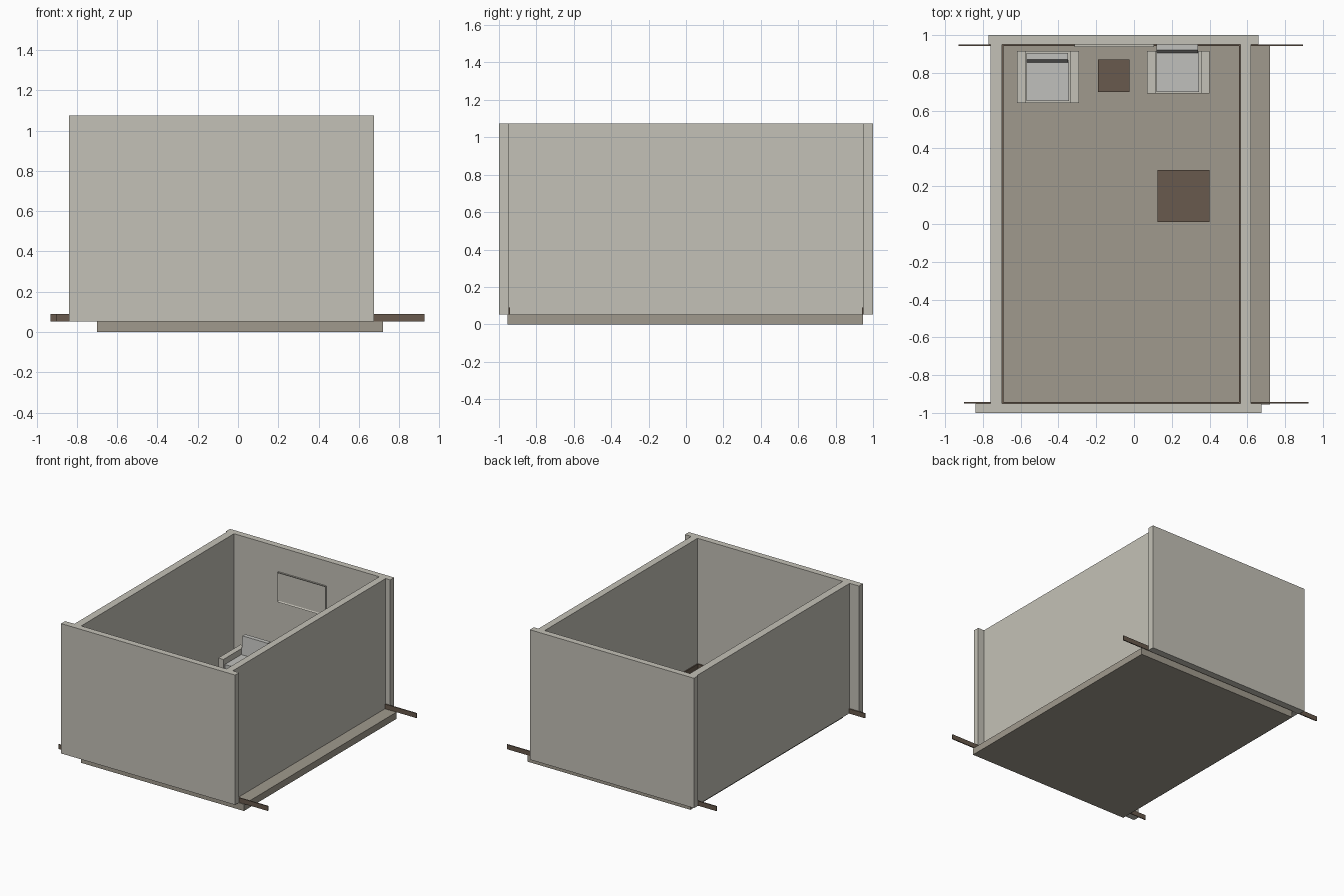
import bpy
import bmesh

cube = bpy.data.objects.get("Cube")
if cube:
    bpy.data.objects.remove(cube, do_unlink=True)


def material(name, srgb):
    color = [((c / 255 + 0.055) / 1.055) ** 2.4 for c in srgb] + [1]
    mat = bpy.data.materials.new(name)
    mat.use_nodes = True
    mat.diffuse_color = color
    mat.node_tree.nodes["Principled BSDF"].inputs["Base Color"].default_value = color
    return mat


WALL = material("warm grey plaster", (196, 193, 183))
FLOOR = material("taupe floor", (160, 154, 141))
WOOD = material("dark brown wood", (104, 90, 77))
FABRIC = material("light grey fabric", (192, 192, 188))


def add_object(name, bm, mat):
    mesh = bpy.data.meshes.new(name)
    bm.to_mesh(mesh)
    bm.free()
    mesh.materials.append(mat)
    obj = bpy.data.objects.new(name, mesh)
    bpy.context.collection.objects.link(obj)
    return obj


def box_bmesh(x, y, z):
    """Box spanning the given (low, high) ranges."""
    bm = bmesh.new()
    bmesh.ops.create_cube(bm, size=1)
    for v in bm.verts:
        v.co = [r[0] if c < 0 else r[1] for c, r in zip(v.co, (x, y, z))]
    return bm


def box(name, mat, x, y, z):
    return add_object(name, box_bmesh(x, y, z), mat)


# Floor slab and the four walls
BASE, TOP = 0.053, 1.075
box("floor", FLOOR, (-0.70, 0.72), (-0.955, 0.945), (0, BASE))
box("front_wall", WALL, (-0.84, 0.675), (-1, -0.95), (BASE, TOP))
box("back_wall", WALL, (-0.77, 0.66), (0.95, 1), (BASE, TOP))
box("right_wall", WALL, (-0.76, -0.70), (-0.95, 0.95), (BASE, TOP))
box("left_wall", WALL, (0.565, 0.62), (-0.95, 0.95), (BASE, TOP))

# Skirting boards, the front and back ones running out past the walls
SKIRT = (BASE, 0.09)
box("front_skirting", WOOD, (-0.90, 0.925), (-0.95, -0.942), SKIRT)
box("back_skirting", WOOD, (-0.93, 0.895), (0.942, 0.95), SKIRT)
box("right_skirting", WOOD, (-0.70, -0.692), (-0.942, 0.942), SKIRT)
box("left_skirting", WOOD, (0.557, 0.565), (-0.942, 0.942), SKIRT)

# Framed screen on the back wall with a recessed panel
bm = box_bmesh((-0.315, 0.105), (0.938, 0.95), (0.645, 0.88))
bm.normal_update()
face = min(bm.faces, key=lambda f: f.calc_center_median().y)
bmesh.ops.inset_region(bm, faces=[face], thickness=0.014, depth=0)
for v in face.verts:
    v.co.y += 0.006
add_object("wall_screen", bm, WALL)


def armchair(prefix, x, y, arm_end):
    """Chair centred on x with its front edge at y."""
    for side, s in (("right", -1), ("left", 1)):
        ends = sorted((x + s * 0.12, x + s * 0.165))
        box(f"{prefix}_{side}_arm", WALL, ends, (y, arm_end), (BASE, 0.237))
    box(f"{prefix}_base", WALL, (x - 0.12, x + 0.12), (y, arm_end), (BASE, 0.15))
    box(f"{prefix}_seat", FABRIC, (x - 0.115, x + 0.11), (y + 0.01, y + 0.225), (0.15, 0.195))
    # Backrest leans slightly towards the wall
    bm = box_bmesh((x - 0.115, x + 0.105), (y + 0.21, y + 0.265), (0.15, 0.336))
    for v in bm.verts:
        if v.co.z > 0.3 and v.co.y < y + 0.25:
            v.co.y += 0.02
    add_object(f"{prefix}_backrest", bm, FABRIC)


armchair("right_armchair", -0.455, 0.64, 0.915)
armchair("left_armchair", 0.235, 0.69, 0.917)


def table(prefix, x, y, height):
    leg = 0.02
    box(f"{prefix}_top", WOOD, x, y, (height - 0.025, height))
    for i, lx in enumerate((x[0], x[1] - leg)):
        for j, ly in enumerate((y[0], y[1] - leg)):
            box(f"{prefix}_leg_{i * 2 + j + 1}", WOOD, (lx, lx + leg),
                (ly, ly + leg), (BASE, height - 0.025))


# Side table between the chairs and the low table in the room
table("side_table", (-0.19, -0.025), (0.70, 0.87), 0.24)
table("low_table", (0.125, 0.40), (0.01, 0.287), 0.21)
